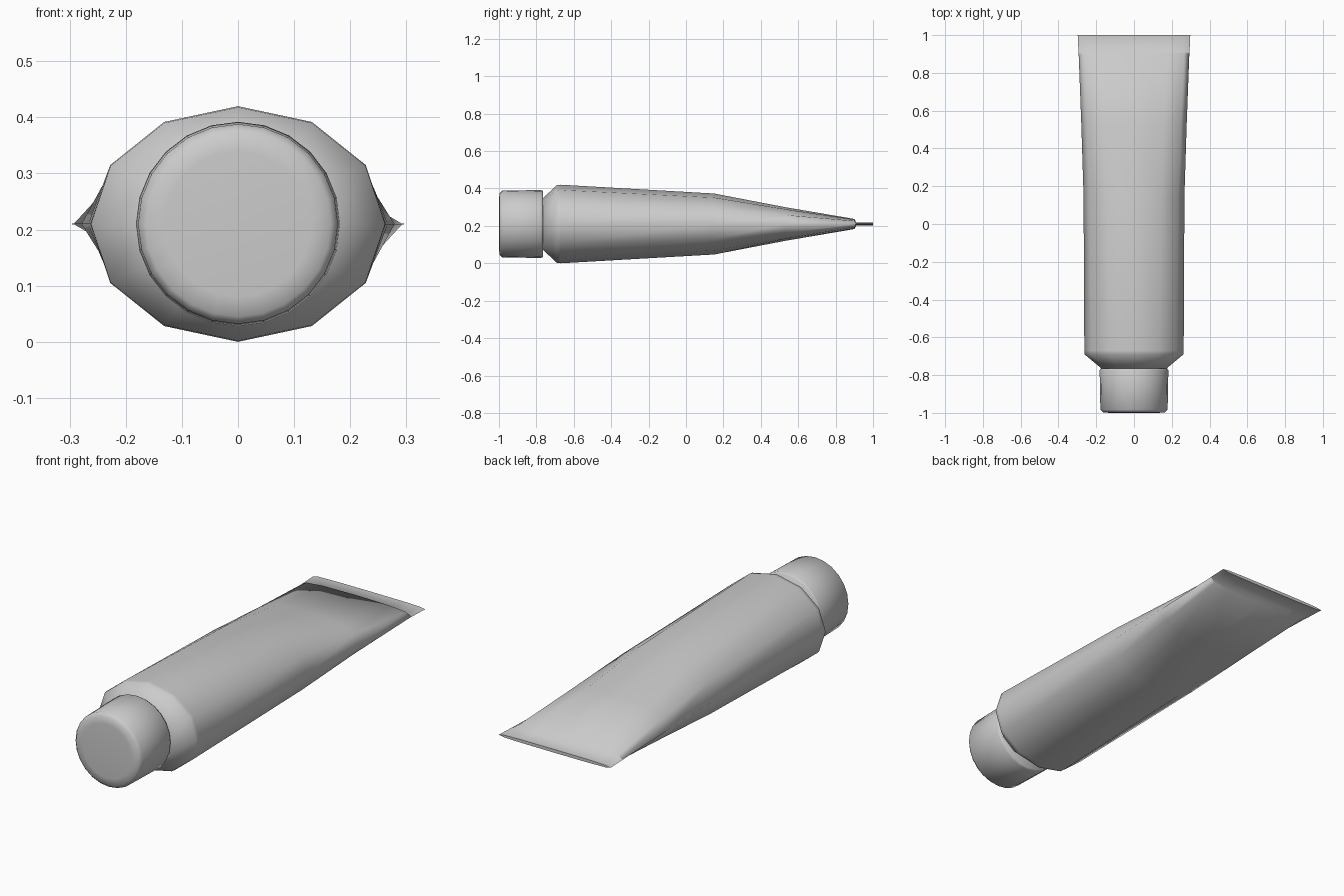
import bpy, bmesh, math

if "Cube" in bpy.data.objects:
    bpy.data.objects.remove(bpy.data.objects["Cube"])

CZ = 0.21  # height of the tube axis


def power(v, e):
    return math.copysign(abs(v) ** e, v) if abs(v) > 1e-6 else 0.0


def loft(name, sides, stations, smooth_angle):
    """Bridge closed sections along y: (y, x radius, z radius, x exponent, z exponent)."""
    bm = bmesh.new()
    rings = []
    for y, rx, rz, ex, ez in stations:
        ring = []
        for i in range(sides):
            a = 2 * math.pi * i / sides
            ring.append(bm.verts.new((rx * power(math.cos(a), ex), y,
                                      CZ + rz * power(math.sin(a), ez))))
        rings.append(ring)
    for r0, r1 in zip(rings, rings[1:]):
        for i in range(sides):
            j = (i + 1) % sides
            bm.faces.new((r0[i], r0[j], r1[j], r1[i]))
    bm.faces.new(rings[0])
    bm.faces.new(rings[-1][::-1])
    bmesh.ops.recalc_face_normals(bm, faces=bm.faces)
    mesh = bpy.data.meshes.new(name)
    bm.to_mesh(mesh)
    bm.free()
    obj = bpy.data.objects.new(name, mesh)
    bpy.context.collection.objects.link(obj)
    bpy.ops.object.select_all(action='DESELECT')
    obj.select_set(True)
    bpy.context.view_layer.objects.active = obj
    bpy.ops.object.shade_smooth_by_angle(angle=math.radians(smooth_angle))
    return obj


# Squeezable body: shoulder, rounded barrel, wedge and flat crimped end
loft("tube_body", 12, [
    (-0.765, 0.172, 0.138, 1, 1),
    (-0.69, 0.262, 0.208, 1, 1),
    (-0.67, 0.263, 0.21, 1, 1),
    (0.15, 0.267, 0.163, 0.9, 1),
    (0.53, 0.279, 0.09, 0.8, 0.9),
    (0.90, 0.293, 0.027, 0.7, 0.7),
    (0.91, 0.294, 0.009, 0.7, 0.6),
    (1.0, 0.298, 0.008, 0.7, 0.6),
], 88)

# Round screw cap with softened rims
cap_profile = [(-1.0, 0.13), (-0.997, 0.165), (-0.983, 0.178),
               (-0.775, 0.182), (-0.765, 0.176)]
loft("screw_cap", 24, [(y, r, r, 1, 1) for y, r in cap_profile], 60)
